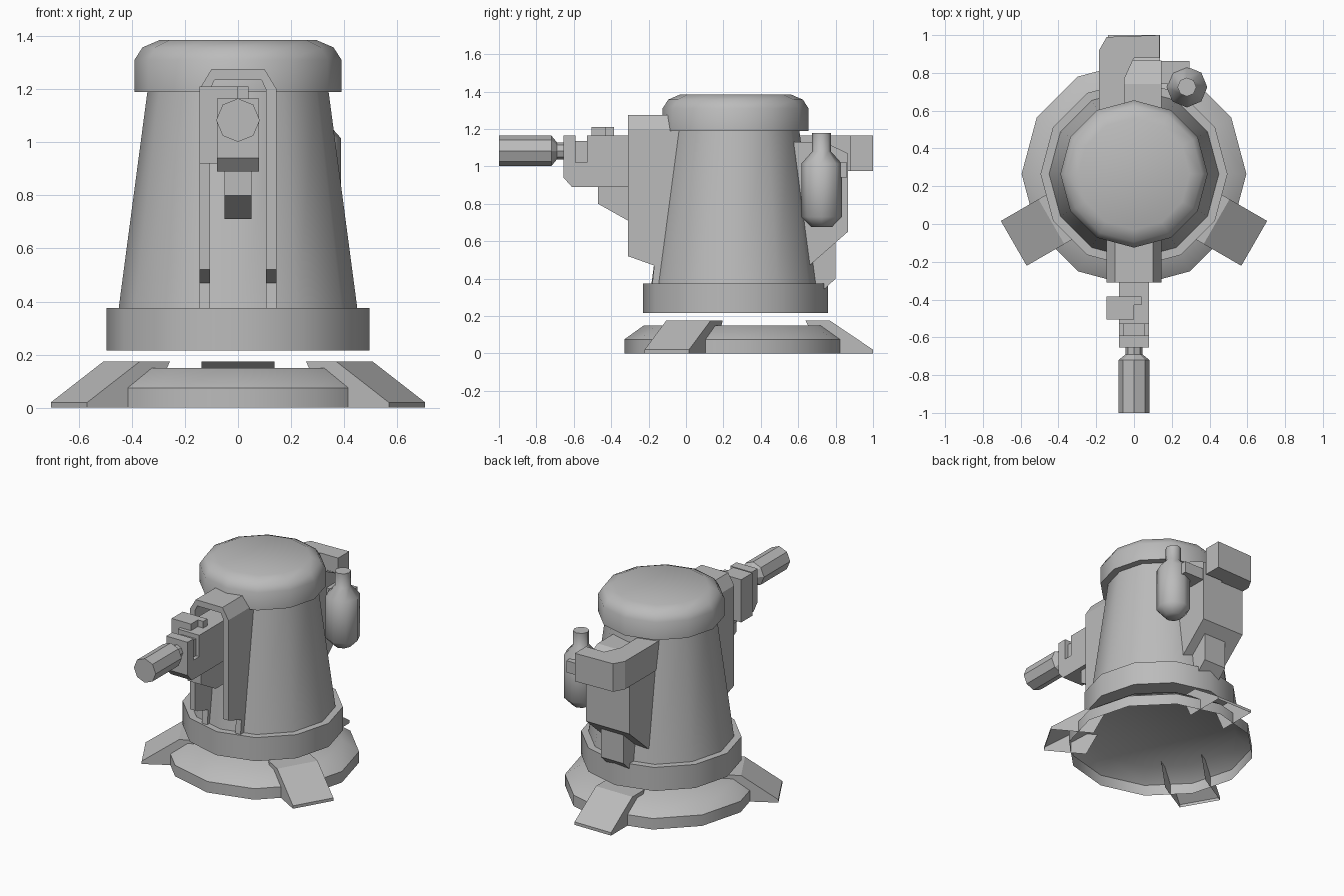
import bpy, bmesh, math
from mathutils import Matrix, Vector

if "Cube" in bpy.data.objects:
    bpy.data.objects.remove(bpy.data.objects["Cube"], do_unlink=True)

AXIS_Y = 0.265

grey = bpy.data.materials.new("plain grey")
grey.use_nodes = True
grey.diffuse_color = (0.5, 0.5, 0.5, 1)
grey.node_tree.nodes["Principled BSDF"].inputs["Base Color"].default_value = grey.diffuse_color


def finish(name, bm, smooth=None, recalc=True):
    if recalc:
        bmesh.ops.recalc_face_normals(bm, faces=bm.faces)
    mesh = bpy.data.meshes.new(name)
    bm.to_mesh(mesh)
    bm.free()
    mesh.materials.append(grey)
    ob = bpy.data.objects.new(name, mesh)
    bpy.context.collection.objects.link(ob)
    if smooth:
        bpy.ops.object.select_all(action='DESELECT')
        ob.select_set(True)
        bpy.context.view_layer.objects.active = ob
        bpy.ops.object.shade_smooth_by_angle(angle=math.radians(smooth))
    return ob


def turned(name, profile, sides, matrix, bottom=True, smooth=40):
    """Stack of rings (radius, height) about the local z axis."""
    bm = bmesh.new()
    rings = []
    for r, z in profile:
        ring = []
        for i in range(sides):
            a = math.tau * i / sides
            ring.append(bm.verts.new(matrix @ Vector((r * math.cos(a), r * math.sin(a), z))))
        rings.append(ring)
    for low, high in zip(rings, rings[1:]):
        for i in range(sides):
            j = (i + 1) % sides
            bm.faces.new((low[i], low[j], high[j], high[i]))
    bm.faces.new(rings[-1])
    if bottom:
        bm.faces.new(rings[0][::-1])
    return finish(name, bm, smooth, recalc=bottom)


def extruded(name, outline, start, end, axis):
    """Flat outline pushed along an axis; outline holds the other two coordinates in order."""
    bm = bmesh.new()

    def place(p, d):
        c = list(p)
        c.insert("xyz".index(axis), d)
        return bm.verts.new(c)
    a = [place(p, start) for p in outline]
    b = [place(p, end) for p in outline]
    bm.faces.new(a)
    bm.faces.new(b[::-1])
    for i in range(len(a)):
        j = (i + 1) % len(a)
        bm.faces.new((a[i], b[i], b[j], a[j]))
    return finish(name, bm)


def box(name, x, y, z):
    return extruded(name, [(x[0], y[0]), (x[1], y[0]), (x[1], y[1]), (x[0], y[1])], z[0], z[1], 'z')


# Round tower
centre = Matrix.Translation((0, AXIS_Y, 0))
turned("base_skirt", [(.595, 0), (.595, .075), (.49, .15)], 12, centre, bottom=False)
turned("lower_collar", [(.495, .215), (.495, .375)], 12, centre)
turned("tower_body", [(.45, .37), (.34, 1.2)], 12, centre)
turned("top_cap", [(.39, 1.19), (.39, 1.31), (.36, 1.357), (.295, 1.385)], 12, centre)

# Three feet: open shells with a sloped top and two side walls
foot = [(.375, .175), (.505, .175), (.735, .02), (.735, 0)]
for name, angle in (("back_foot", 90), ("left_foot", -30), ("right_foot", 210)):
    bm = bmesh.new()
    spin = centre @ Matrix.Rotation(math.radians(angle), 4, 'Z')
    walls = []
    for side in (-.137, .137):
        walls.append([bm.verts.new(spin @ Vector((r, side, z))) for r, z in foot + [(.46, 0)]])
    bm.faces.new(walls[0][::-1])
    bm.faces.new(walls[1])
    for i in range(3):
        bm.faces.new((walls[0][i], walls[0][i + 1], walls[1][i + 1], walls[1][i]))
    finish(name, bm)

# Front frame: two rails joined by a chamfered arch
rail = [(-.31, 1.2), (-.31, .52), (-.17, .47), (-.18, .375), (0, .375), (0, 1.2)]
for name, s in (("left_rail", 1), ("right_rail", -1)):
    extruded(name, rail, s * .105, s * .145, 'x')
half = [(.105, 1.2), (.145, 1.2), (.1, 1.275)]
inner = [(.088, 1.235)]
arch = half + [(-x, z) for x, z in half[::-1]] + [(-x, z) for x, z in inner] + inner
extruded("frame_arch", arch, -.31, 0, 'y')

# Gun housing with a notch and a narrower filler
housing = [(-.1, 1.165), (-.53, 1.165), (-.53, 1.02), (-.59, 1.02), (-.59, 1.165),
           (-.655, 1.165), (-.655, .94), (-.61, .89), (-.1, .89)]
extruded("gun_housing", housing, -.08, .08, 'x')
box("housing_filler", (-.055, .055), (-.6, -.52), (1, 1.135))
extruded("gun_brace", [(-.1, .9), (-.47, .9), (-.47, .80), (-.31, .71), (-.1, .71)], -.05, .05, 'x')

# Side clip folded over the housing
box("clip_side", (-.145, -.075), (-.505, -.385), (.92, 1.165))
clip = [(-.145, -.385), (.04, -.385), (.04, -.43), (0, -.43), (0, -.505), (-.145, -.505)]
extruded("clip_top", clip, 1.16, 1.21, 'z')

# Barrel along -y
aim = Matrix.Translation((0, 0, 1.083)) @ Matrix.Rotation(math.radians(90), 4, 'X')
turned("barrel", [(.045, .6), (.045, .69), (.082, .72), (.082, 1)], 8, aim, smooth=25)

# Rear module with its foot and hooked arm
module = [(.45, 1.13), (.74, 1.13), (.865, 1.07), (.865, .65), (.66, .47), (.45, .47)]
extruded("rear_module", module, -.18, .145, 'x')
extruded("rear_strut", [(.6, .65), (.8, .65), (.8, .4), (.73, .335), (.6, .335)], -.09, .08, 'x')
arm = [(-.185, .5), (-.185, .92), (-.145, .99), (.135, 1), (.135, .88), (0, .88), (-.05, .77), (-.05, .5)]
extruded("rear_arm", arm, .975, 1.165, 'z')

# Canister and its bracket
stand = Matrix.Translation((.28, .725, 0))
turned("canister", [(.055, .675), (.108, .73), (.108, 1.015), (.05, 1.08), (.05, 1.178)], 8, stand, smooth=50)
box("canister_bracket", (.12, .295), (.74, .862), (.94, 1.02))
